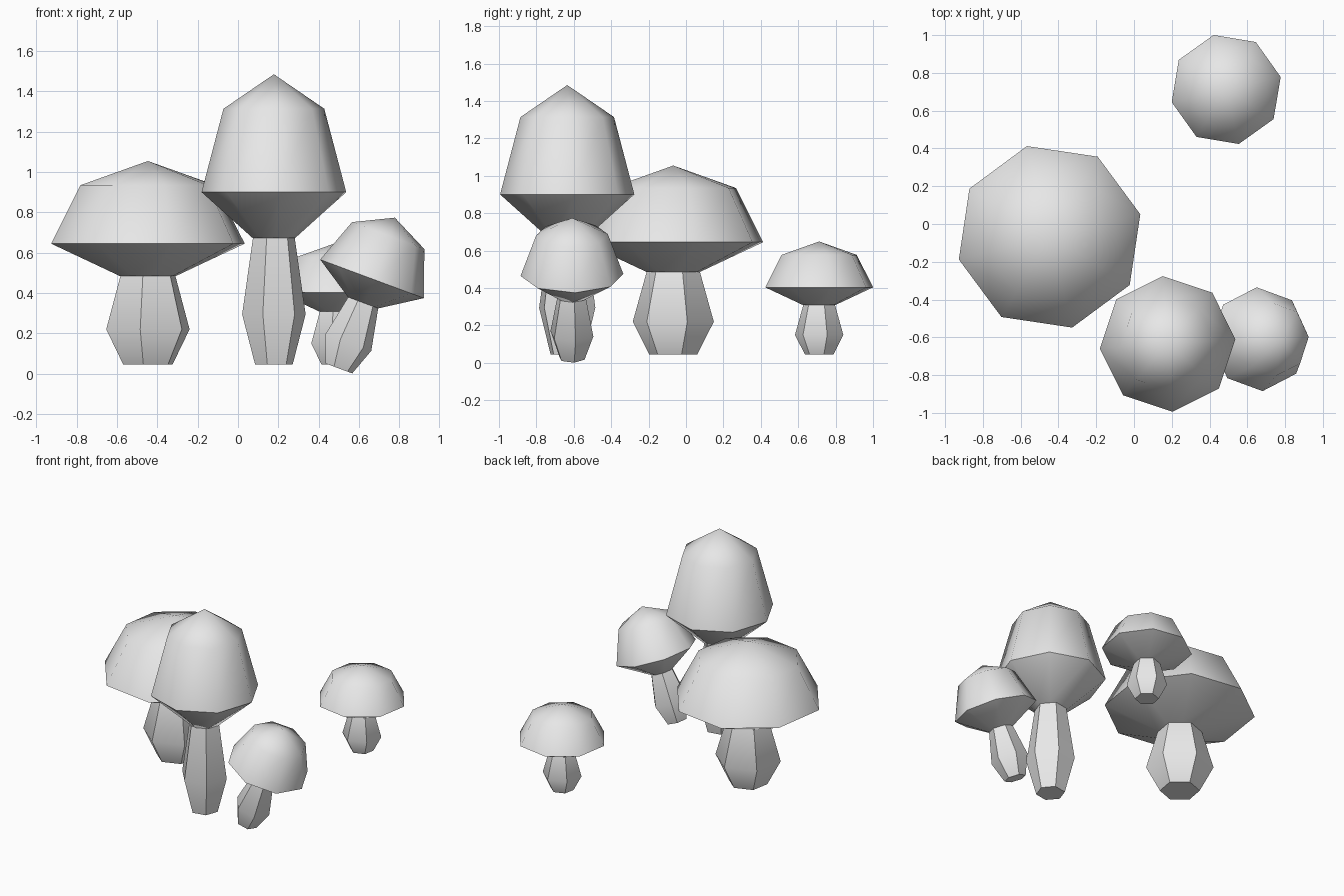
import bpy
import bmesh
from math import cos, sin, pi, radians
from mathutils import Matrix

cube = bpy.data.objects.get("Cube")
if cube:
    bpy.data.objects.remove(cube)

grey = bpy.data.materials.new("pale_grey")
grey.use_nodes = True
tint = (0.8, 0.8, 0.8, 1)
grey.diffuse_color = tint
grey.node_tree.nodes["Principled BSDF"].inputs["Base Color"].default_value = tint

# Profiles as (radius, height), listed from bottom to top
STEM = [(0.13, 0), (0.22, 0.175), (0.145, 0.44)]
CAP = [(0.145, 0.44), (0.495, 0.60), (0.345, 0.89), (0, 1.01)]


def turned(name, profile, sides, turn, width, height, place):
    """Revolve a profile into a low-poly part with a closed bottom."""
    bm = bmesh.new()
    rings = []
    for r, z in profile:
        angles = [turn + 2 * pi * i / sides for i in range(sides if r else 1)]
        rings.append([bm.verts.new((r * width * cos(a), r * width * sin(a), z * height))
                      for a in angles])
    bm.faces.new(rings[0][::-1])
    for low, high in zip(rings, rings[1:]):
        for i in range(sides):
            j = (i + 1) % sides
            if len(high) == 1:
                bm.faces.new((low[i], low[j], high[0]))
            else:
                bm.faces.new((low[i], low[j], high[j], high[i]))
    mesh = bpy.data.meshes.new(name)
    bm.to_mesh(mesh)
    bm.free()
    mesh.materials.append(grey)
    obj = bpy.data.objects.new(name, mesh)
    bpy.context.collection.objects.link(obj)
    obj.matrix_world = place
    bpy.ops.object.select_all(action="DESELECT")
    obj.select_set(True)
    bpy.context.view_layer.objects.active = obj
    bpy.ops.object.shade_smooth_by_angle(angle=radians(50))


def mushroom(name, base, width, height, turn, lean=0):
    place = Matrix.Translation(base) @ Matrix.Rotation(radians(lean), 4, "Y")
    turned(name + "_stem", STEM, 6, radians(turn + 6), width, height, place)
    turned(name + "_cap", CAP, 8, radians(turn), width, height, place)


# Four mushrooms sharing the same proportions
mushroom("wide_mushroom", (-0.447, -0.068, 0.045), 1, 1, 14)
mushroom("tall_mushroom", (0.178, -0.635, 0.045), 0.727, 1.426, 4)
mushroom("small_mushroom", (0.488, 0.712, 0.045), 0.598, 0.598, 13)
mushroom("leaning_mushroom", (0.50, -0.61, 0.026), 0.556, 0.79, 3.5, 20.4)
